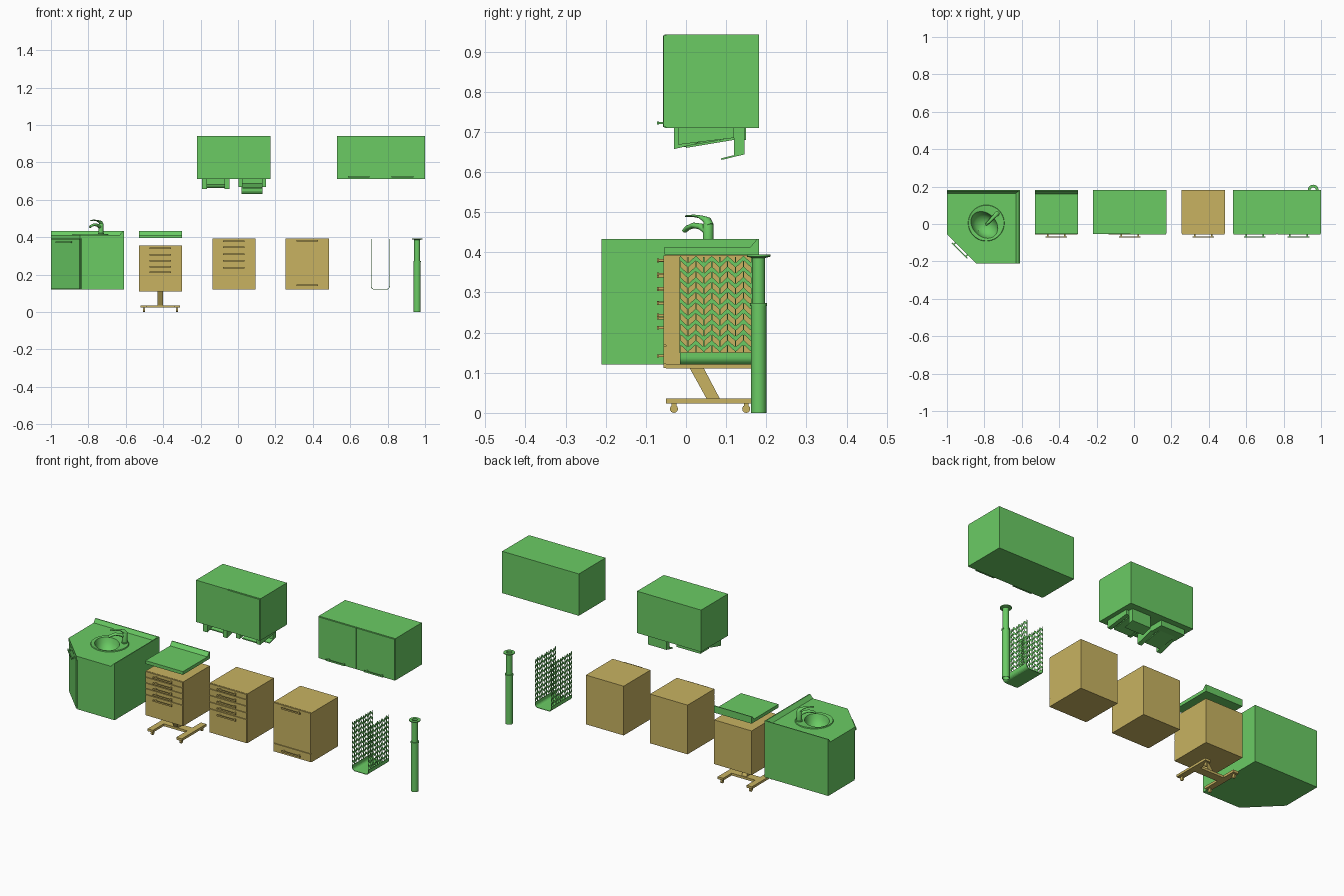
import bpy, bmesh, math
from mathutils import Vector, Matrix

if "Cube" in bpy.data.objects:
    bpy.data.objects.remove(bpy.data.objects["Cube"])


def material(name, rgb):
    m = bpy.data.materials.new(name)
    m.diffuse_color = (*rgb, 1)
    m.use_nodes = True
    m.node_tree.nodes["Principled BSDF"].inputs["Base Color"].default_value = m.diffuse_color
    return m


GREEN = material("green_finish", (0.145, 0.6, 0.127))
TAN = material("tan_finish", (0.58, 0.45, 0.12))
FRONT, BACK = -0.05, 0.182


def finish(name, bm, mat, smooth=False):
    bmesh.ops.recalc_face_normals(bm, faces=bm.faces[:])
    me = bpy.data.meshes.new(name)
    bm.to_mesh(me)
    bm.free()
    ob = bpy.data.objects.new(name, me)
    bpy.context.collection.objects.link(ob)
    me.materials.append(mat)
    if smooth:
        bpy.ops.object.select_all(action='DESELECT')
        ob.select_set(True)
        bpy.context.view_layer.objects.active = ob
        bpy.ops.object.shade_smooth_by_angle(angle=math.radians(40))
    return ob


def boxes(name, specs, mat):
    """Each spec is x0, x1, y0, y1, z0, z1."""
    bm = bmesh.new()
    for x0, x1, y0, y1, z0, z1 in specs:
        mtx = Matrix.Translation(((x0 + x1) / 2, (y0 + y1) / 2, (z0 + z1) / 2))
        bmesh.ops.create_cube(bm, size=1, matrix=mtx @ Matrix.Diagonal((x1 - x0, y1 - y0, z1 - z0, 1)))
    return finish(name, bm, mat)


def prism(name, pts, a, b, axis, mat):
    """Extrude a 2D outline from a to b along the axis."""
    place = {'x': lambda p, w: (w, p[0], p[1]), 'y': lambda p, w: (p[0], w, p[1]),
             'z': lambda p, w: (p[0], p[1], w)}[axis]
    bm = bmesh.new()
    face = bm.faces.new([bm.verts.new(place(p, a)) for p in pts])
    top = bmesh.ops.extrude_face_region(bm, geom=[face])['geom']
    bmesh.ops.translate(bm, verts=[v for v in top if isinstance(v, bmesh.types.BMVert)],
                        vec=Vector(place((0, 0), b - a)))
    return finish(name, bm, mat)


def loft(name, rings, mat, caps=(True, True), loop=False):
    """Bridge a list of equally long point rings."""
    bm = bmesh.new()
    rows = [[bm.verts.new(p) for p in r] for r in rings]
    pairs = list(zip(rows, rows[1:])) + ([(rows[-1], rows[0])] if loop else [])
    for r, s in pairs:
        for i in range(len(r)):
            j = (i + 1) % len(r)
            bm.faces.new((r[i], r[j], s[j], s[i]))
    if caps[0]:
        bm.faces.new(rows[0])
    if caps[1]:
        bm.faces.new(rows[-1])
    return finish(name, bm, mat, True)


def ellipse(c, u, v, n=32):
    return [Vector(c) + u * math.cos(2 * math.pi * i / n) + v * math.sin(2 * math.pi * i / n) for i in range(n)]


def circle(x, y, z, r, n=32):
    return ellipse((x, y, z), Vector((r, 0, 0)), Vector((0, r, 0)), n)


def handle(name, x, y, z, mat, h=0.058):
    return boxes(name, [(x - h, x + h, y - 0.016, y - 0.011, z - 0.004, z + 0.004),
                        (x - h + 0.008, x - h + 0.016, y - 0.012, y, z - 0.003, z + 0.003),
                        (x + h - 0.016, x + h - 0.008, y - 0.012, y, z - 0.003, z + 0.003)], mat)


def cabinet(name, x0, x1, z0, z1, cuts, handles, mat):
    """Carcass with stacked fronts split at the cut heights."""
    boxes(name + "_body", [(x0, x1, FRONT, BACK, z0, z1)], mat)
    edges = [z0] + cuts + [z1]
    boxes(name + "_fronts", [(x0 + .002, x1 - .002, FRONT - 0.006, FRONT, a + .0015, b - .0015)
                             for a, b in zip(edges, edges[1:])], mat)
    for z in handles:
        handle(name + "_handle", (x0 + x1) / 2, FRONT - 0.006, z, mat)


# Tan floor cabinets
cabinet("mobile_cabinet", -0.53, -0.3, 0.11, 0.355, [.227, .26, .291, .323], [.212, .243, .275, .307, .34], TAN)
cabinet("drawer_cabinet", -0.137, 0.093, 0.12, 0.393, [.253, .29, .327, .363], [.236, .273, .31, .346, .379], TAN)
cabinet("door_cabinet", 0.255, 0.487, 0.12, 0.393, [.167], [.142, .38], TAN)

# Mobile cabinet stand: slanted post, H base and castors
prism("stand_post", [(.01, .11), (.045, .11), (.085, .034), (.052, .034)], -0.43, -0.4, 'x', TAN)
boxes("stand_base", [(-.52, -.487, -.05, .165, .023, .036), (-.343, -.31, -.05, .165, .023, .036),
                     (-.487, -.343, .045, .09, .023, .036)], TAN)
for x in (-0.503, -0.327):
    for y in (-0.03, 0.15):
        rings = [ellipse((x + s, y, 0.01), Vector((0, 0.01, 0)), Vector((0, 0, 0.01)), 16) for s in (-.005, .005)]
        loft("castor_wheel", rings, TAN)
        boxes("castor_fork", [(x - .003, x + .003, y - .006, y + .006, .012, .023)], TAN)

# Worktop with sloped splashback above the mobile cabinet
prism("worktop", [(-.054, .395), (BACK, .395), (BACK, .433), (BACK - .005, .433), (BACK - .022, .413),
                  (-.054, .413)], -0.53, -0.3, 'x', GREEN)

# Corner sink cabinet with a diagonal front
L, R, F = -1.0, -0.61, -0.21


def corner(inset):
    return [(L, -0.055 + inset), (-0.845 + inset, F), (R, F), (R, BACK), (L, BACK)]


body = prism("corner_cabinet", corner(0.0085), 0.12, 0.393, 'z', GREEN)
counter = prism("corner_counter", corner(0), 0.393, 0.413, 'z', GREEN)
prism("back_splash", [(BACK - .018, .413), (BACK - .005, .433), (BACK, .433), (BACK, .413)], L, R, 'x', GREEN)
prism("side_splash", [(R - .022, .413), (R - .005, .433), (R, .433), (R, .413)], F, BACK, 'y', GREEN)
turn = Matrix.Translation(((L - .845) / 2, (-.055 + F) / 2, 0)) @ Matrix.Rotation(-math.pi / 4, 4, 'Z')
boxes("corner_door", [(-.108, .108, 0, .006, .122, .391)], GREEN).matrix_world = turn
handle("corner_door_handle", 0, 0, 0.374, GREEN).matrix_world = turn

# Opening for the sink
sx, sy = -0.79, 0.005
cutter = loft("sink_cutter", [circle(sx, sy, z, 0.09) for z in (0.3, 0.5)], GREEN)
for ob in (body, counter):
    mod = ob.modifiers.new("sink_hole", 'BOOLEAN')
    mod.object, mod.operation, mod.solver = cutter, 'DIFFERENCE', 'EXACT'
    bpy.context.view_layer.objects.active = ob
    bpy.ops.object.modifier_apply(modifier=mod.name)
bpy.data.objects.remove(cutter)

# Sink: round rim blending into an oval basin
d = Vector((-1, -1, 0)).normalized()
e = Vector((1, -1, 0)).normalized()
loft("sink", [ellipse(Vector((sx, sy, z)) + d * o, e * a, d * b, 40) for o, a, b, z in
              [(0, .097, .097, .413), (0, .095, .095, .418), (0, .088, .088, .418), (.014, .08, .062, .415),
               (.014, .072, .056, .39), (.014, .05, .042, .36), (.014, .014, .014, .347)]], GREEN, (False, True))

# Mixer tap: column, arched spout and lever
tap = Vector((-0.733, 0.055, 0))
up = Vector((0, 0, 1))


def sweep(name, path, mat):
    """Path points are distance along d, height, half width, half depth."""
    rings = []
    for i, (o, z, w, h) in enumerate(path):
        p, q = path[max(i - 1, 0)], path[min(i + 1, len(path) - 1)]
        t = (d * (q[0] - p[0]) + up * (q[1] - p[1])).normalized()
        rings.append(ellipse(tap + d * o + up * z, e * w, e.cross(t) * h, 16))
    loft(name, rings, mat)


loft("tap_column", [circle(tap.x, tap.y, z, r, 24) for z, r in
                    [(.413, .016), (.421, .016), (.422, .013), (.468, .013), (.476, .009)]], GREEN)
sweep("tap_spout", [(0, .45, .01, .009), (.025, .464, .01, .008), (.05, .467, .01, .007), (.072, .461, .009, .006),
                    (.083, .453, .008, .005)], GREEN)
sweep("tap_lever", [(-.004, .466, .012, .012), (.004, .48, .012, .009), (.025, .488, .009, .004),
                    (.05, .491, .008, .003), (.075, .49, .007, .0025)], GREEN)

# Wall cabinets
boxes("dispenser_cabinet", [(-.22, .173, FRONT, BACK, .71, .942)], GREEN)
boxes("dispenser_cabinet_doors", [(-.22, -.025, FRONT - .004, FRONT, .71, .942),
                                  (-.022, .171, FRONT - .007, FRONT, .712, .94)], GREEN)
boxes("wall_cabinet", [(.53, 1, FRONT, BACK, .71, .942)], GREEN)
boxes("wall_cabinet_doors", [(.532, .763, FRONT - .006, FRONT, .712, .94),
                             (.767, .998, FRONT - .006, FRONT, .712, .94)], GREEN)
for x in (0.645, 0.88):
    handle("wall_cabinet_handle", x, FRONT - .006, .722, GREEN)

# Left dispenser: cheeks, front lip and sloped scoop
for x in (-0.193, -0.072):
    prism("left_dispenser_cheek", [(-.03, .71), (-.03, .657), (.0, .664), (.075, .685), (.075, .71)],
          x, x + 0.026, 'x', GREEN)
prism("left_dispenser_scoop", [(-.005, .662), (.12, .682), (.12, .688), (-.005, .668)], -.167, -.072, 'x', GREEN)
boxes("left_dispenser_back", [(-.193, -.046, .075, .15, .68, .71)], GREEN)

# Right dispenser: cheeks, chute back and forward flap
for x in (0.003, 0.127):
    prism("right_dispenser_cheek", [(-.02, .71), (-.02, .668), (.12, .685), (.12, .71)], x, x + 0.022, 'x', GREEN)
prism("right_dispenser_scoop", [(.0, .66), (.12, .68), (.12, .686), (.0, .666)], .025, .127, 'x', GREEN)
prism("right_dispenser_chute", [(.12, .71), (.12, .642), (.087, .634), (.088, .63), (.146, .644), (.146, .71)],
      .018, .132, 'x', GREEN)

# Bag holder: rounded trough with two zigzag mesh walls
x0, x1, r = 0.71, 0.812, 0.018


def trough(t):
    pts = [(x0 + t, .15)]
    for cx, start in ((x0 + r, 180), (x1 - r, 270)):
        for k in range(6):
            a = math.radians(start + 18 * k)
            pts.append((cx + (r - t) * math.cos(a), .12 + r + (r - t) * math.sin(a)))
    return pts + [(x1 - t, .15)]


prism("holder_trough", trough(0) + trough(.003)[::-1], -.015, .163, 'y', GREEN)
for x in (x0 + .0015, x1 - .0015):
    bm = bmesh.new()
    step = 0.178 / 9

    def quad(pts):
        bm.faces.new([bm.verts.new((x, y, z)) for y, z in pts])

    for row in range(9):
        for k in range(9):
            ya, yb = -.015 + k * step, -.015 + (k + 1) * step
            za = .152 + row * .0262 + (.018 if k % 2 == 0 else 0)
            zb = .152 + row * .0262 + (0 if k % 2 == 0 else .018)
            quad([(ya, za), (yb, zb), (yb, zb + .0115), (ya, za + .0115)])
    for k in range(10):
        y = -.015 + k * step
        quad([(y - .0015, .149), (y + .0015, .149), (y + .0015, .388), (y - .0015, .388)])
    wall = finish("holder_mesh_wall", bm, GREEN)
    sol = wall.modifiers.new("thickness", 'SOLIDIFY')
    sol.thickness, sol.offset = 0.002, 0

# Telescopic drain pipe with collar and flange
loft("drain_pipe", [circle(0.958, 0.181, z, rad) for z, rad in
                    [(0, .019), (.266, .019), (.266, .021), (.274, .021), (.274, .016), (.386, .016), (.389, .029),
                     (.394, .029), (.394, .014), (.27, .014), (.266, .0165), (0, .0165)]], GREEN, (False, False), True)
